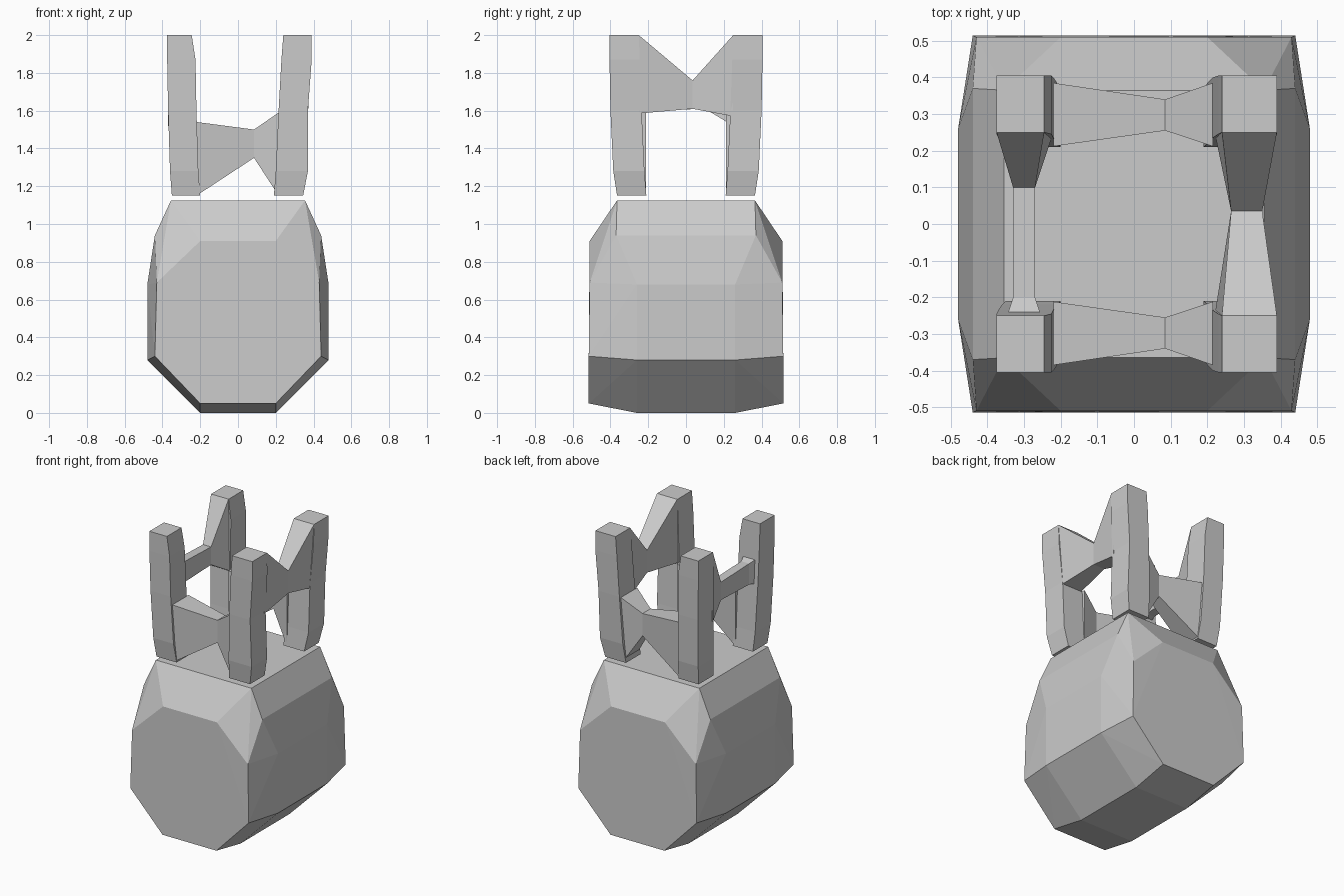
import bpy, bmesh

if "Cube" in bpy.data.objects:
    bpy.data.objects.remove(bpy.data.objects["Cube"])


def finish(bm, name):
    bmesh.ops.recalc_face_normals(bm, faces=bm.faces[:])
    mesh = bpy.data.meshes.new(name)
    bm.to_mesh(mesh)
    bm.free()
    obj = bpy.data.objects.new(name, mesh)
    bpy.context.collection.objects.link(obj)
    return obj


def loft(name, rings):
    """Skin a chain of four-cornered sections and cap both ends."""
    bm = bmesh.new()
    rows = [[bm.verts.new(p) for p in ring] for ring in rings]
    for a, b in zip(rows, rows[1:]):
        for i in range(4):
            j = (i + 1) % 4
            bm.faces.new((a[i], a[j], b[j], b[i]))
    bm.faces.new(rows[0])
    bm.faces.new(rows[-1])
    return finish(bm, name)


# Faceted block body: convex hull of a mirrored set of corner points
corners = [
    (0.20, 0.515, 0.05), (0.44, 0.515, 0.30), (0.43, 0.51, 0.69), (0.20, 0.51, 0.91),
    (0.20, 0.26, 0.0), (0.48, 0.26, 0.28), (0.48, 0.26, 0.68),
    (0.44, 0.37, 0.94), (0.355, 0.365, 1.125),
]
bm = bmesh.new()
for x, y, z in corners:
    for sx in (-1, 1):
        for sy in (-1, 1):
            bm.verts.new((sx * x, sy * y, z))
bmesh.ops.convex_hull(bm, input=bm.verts[:])
bmesh.ops.dissolve_limit(bm, angle_limit=0.01, verts=bm.verts[:], edges=bm.edges[:])
finish(bm, "block_body")

# Four corner posts: (z, outer x, inner x) with shared depth (outer y, inner y)
depth = [(0.405, 0.25), (0.405, 0.245), (0.40, 0.235), (0.385, 0.22), (0.365, 0.21)]
left = [(2.0, -0.375, -0.245), (1.87, -0.375, -0.225), (1.6, -0.37, -0.22),
        (1.28, -0.36, -0.21), (1.15, -0.35, -0.20)]
right = [(2.0, 0.39, 0.24), (1.87, 0.39, 0.23), (1.6, 0.37, 0.215),
         (1.28, 0.37, 0.20), (1.15, 0.345, 0.19)]
for side, prof in (("left", left), ("right", right)):
    for end, s in (("front", -1), ("back", 1)):
        loft(f"{end}_{side}_post",
             [[(xo, s * yo, z), (xi, s * yo, z), (xi, s * yi, z), (xo, s * yi, z)]
              for (z, xo, xi), (yo, yi) in zip(prof, depth)])

# Pinched front and back bridges: (x, z low, z high, outer y low, outer y high, inner y)
bridge = [(-0.22, 1.15, 1.54, 0.365, 0.385, 0.212),
          (0.085, 1.35, 1.50, 0.34, 0.34, 0.255),
          (0.215, 1.15, 1.59, 0.365, 0.385, 0.212)]
for end, s in (("front", -1), ("back", 1)):
    loft(f"{end}_bridge",
         [[(x, s * ol, z0), (x, s * oh, z1), (x, s * yi, z1), (x, s * yi, z0)]
          for x, z0, z1, ol, oh, yi in bridge])


# Side bridges: (y, z low, z high, low x range, high x range)
def side_bridge(name, sections):
    loft(name, [[(b[0], y, z0), (b[1], y, z0), (t[1], y, z1), (t[0], y, z1)]
                for y, z0, z1, b, t in sections])


side_bridge("right_notched_bridge", [
    (-0.25, 1.585, 2.0, (0.22, 0.37), (0.24, 0.39)),
    (0.035, 1.61, 1.76, (0.265, 0.35), (0.265, 0.35)),
    (0.25, 1.57, 2.0, (0.22, 0.37), (0.24, 0.39))])
side_bridge("left_bar_bridge", [
    (-0.26, 1.59, 1.76, (-0.35, -0.25), (-0.35, -0.25)),
    (-0.20, 1.60, 1.74, (-0.33, -0.27), (-0.33, -0.27)),
    (0.10, 1.61, 1.73, (-0.33, -0.27), (-0.33, -0.27)),
    (0.25, 1.52, 2.0, (-0.37, -0.22), (-0.375, -0.245))])
